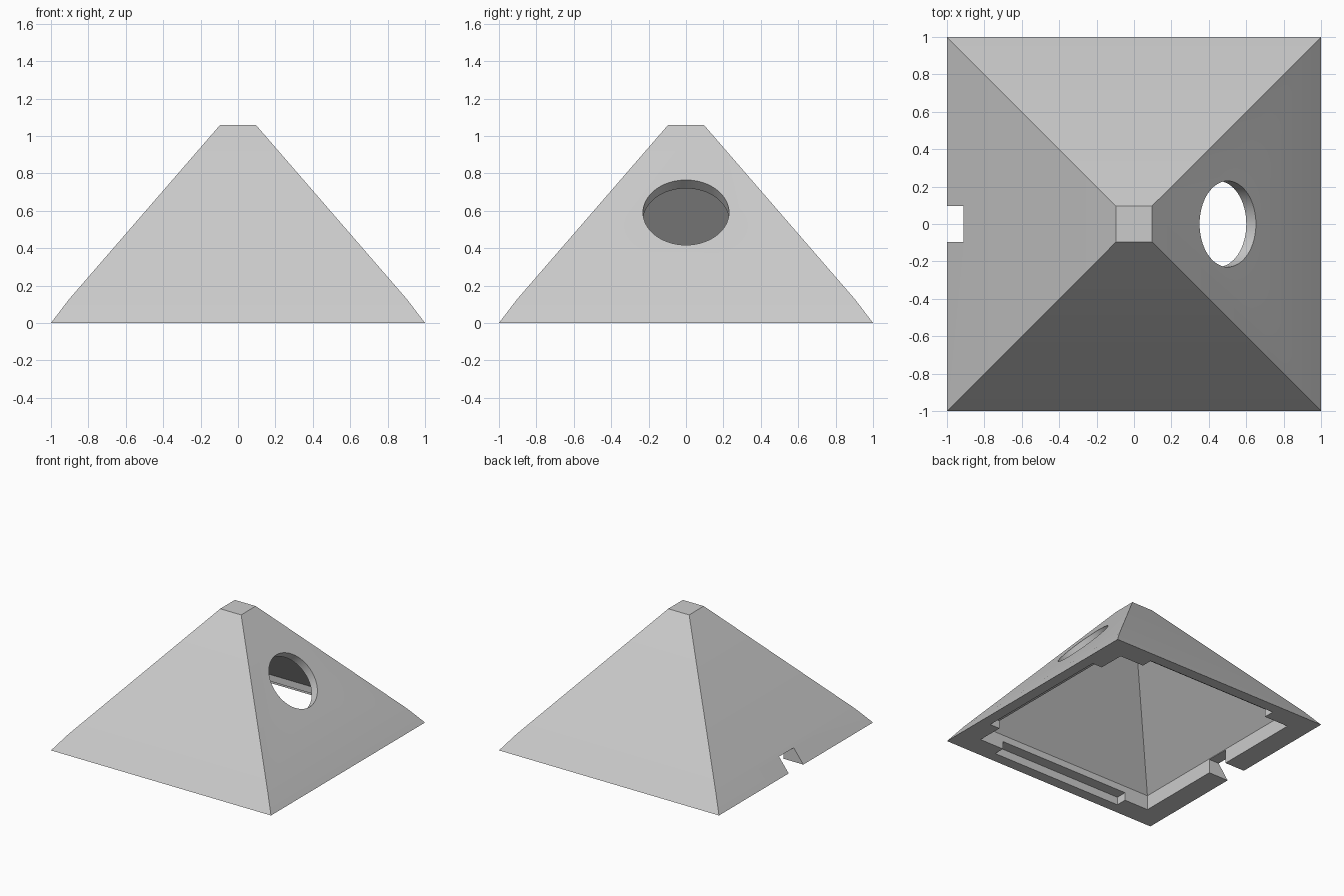
import bpy
import bmesh
import math
from mathutils import Matrix, Vector

cube = bpy.data.objects.get("Cube")
if cube:
    bpy.data.objects.remove(cube, do_unlink=True)

# Single grey plastic colour
grey = bpy.data.materials.new("plain_grey")
grey.use_nodes = True
colour = (0.6, 0.6, 0.6, 1.0)
grey.diffuse_color = colour
grey.node_tree.nodes["Principled BSDF"].inputs["Base Color"].default_value = colour


def finish(bm, name):
    bmesh.ops.recalc_face_normals(bm, faces=bm.faces)
    mesh = bpy.data.meshes.new(name)
    bm.to_mesh(mesh)
    bm.free()
    mesh.materials.append(grey)
    obj = bpy.data.objects.new(name, mesh)
    bpy.context.collection.objects.link(obj)
    return obj


def square_stack(name, profile):
    """Closed solid from square sections given as (half width, height)."""
    bm = bmesh.new()
    rings = []
    for h, z in profile:
        corners = ((-h, -h), (h, -h), (h, h), (-h, h))
        rings.append([bm.verts.new((x, y, z)) for x, y in corners])
    for low, high in zip(rings, rings[1:]):
        for i in range(4):
            j = (i + 1) % 4
            bm.faces.new((low[i], low[j], high[j], high[i]))
    bm.faces.new(rings[0][::-1])
    bm.faces.new(rings[-1])
    return finish(bm, name)


def box(name, low, high, turn=0.0):
    """Box between two corners, then turned about the z axis."""
    low, high = Vector(low), Vector(high)
    bm = bmesh.new()
    bmesh.ops.create_cube(bm, size=1)
    size = Matrix.Diagonal((*(high - low), 1))
    place = Matrix.Rotation(turn, 4, 'Z') @ Matrix.Translation((low + high) / 2)
    bmesh.ops.transform(bm, matrix=place @ size, verts=bm.verts)
    return finish(bm, name)


def carve(body, cutter):
    cutter.hide_render = True
    mod = body.modifiers.new(cutter.name, 'BOOLEAN')
    mod.operation = 'DIFFERENCE'
    mod.solver = 'EXACT'
    mod.object = cutter
    bpy.context.view_layer.objects.active = body
    bpy.ops.object.modifier_apply(modifier=mod.name)
    bpy.data.objects.remove(cutter, do_unlink=True)


# Outer shell with a slightly steeper foot and a flat top
shell = square_stack("pyramid_shell", [(1, 0), (0.905, 0.125), (0.095, 1.06)])

# Hollow inside: straight rim wall, then parallel to the outside
carve(shell, square_stack("cavity", [(0.82, -0.1), (0.82, 0.12), (0.055, 1.0)]))

# Shallow slots in the rim on three sides
for turn in (0, 90, -90):
    carve(shell, box("rim_slot", (0.7, -0.6, -0.1), (0.91, 0.6, 0.065),
                     math.radians(turn)))

# Cable notch through the rim on the remaining side
carve(shell, box("cable_notch", (-1.1, -0.095, -0.1), (-0.7, 0.095, 0.115)))

# Round opening square to the sloping wall
bm = bmesh.new()
bmesh.ops.create_cone(bm, cap_ends=True, segments=64, radius1=0.23,
                      radius2=0.23, depth=0.3)
axis = Vector((0.935, 0, 0.81))
aim = axis.to_track_quat('Z', 'Y').to_matrix().to_4x4()
bmesh.ops.transform(bm, matrix=Matrix.Translation((0.5, 0, 0.59)) @ aim,
                    verts=bm.verts)
carve(shell, finish(bm, "round_opening"))

# Smooth the opening while keeping the edges crisp
bpy.ops.object.select_all(action='DESELECT')
shell.select_set(True)
bpy.context.view_layer.objects.active = shell
bpy.ops.object.shade_smooth_by_angle(angle=math.radians(30))
